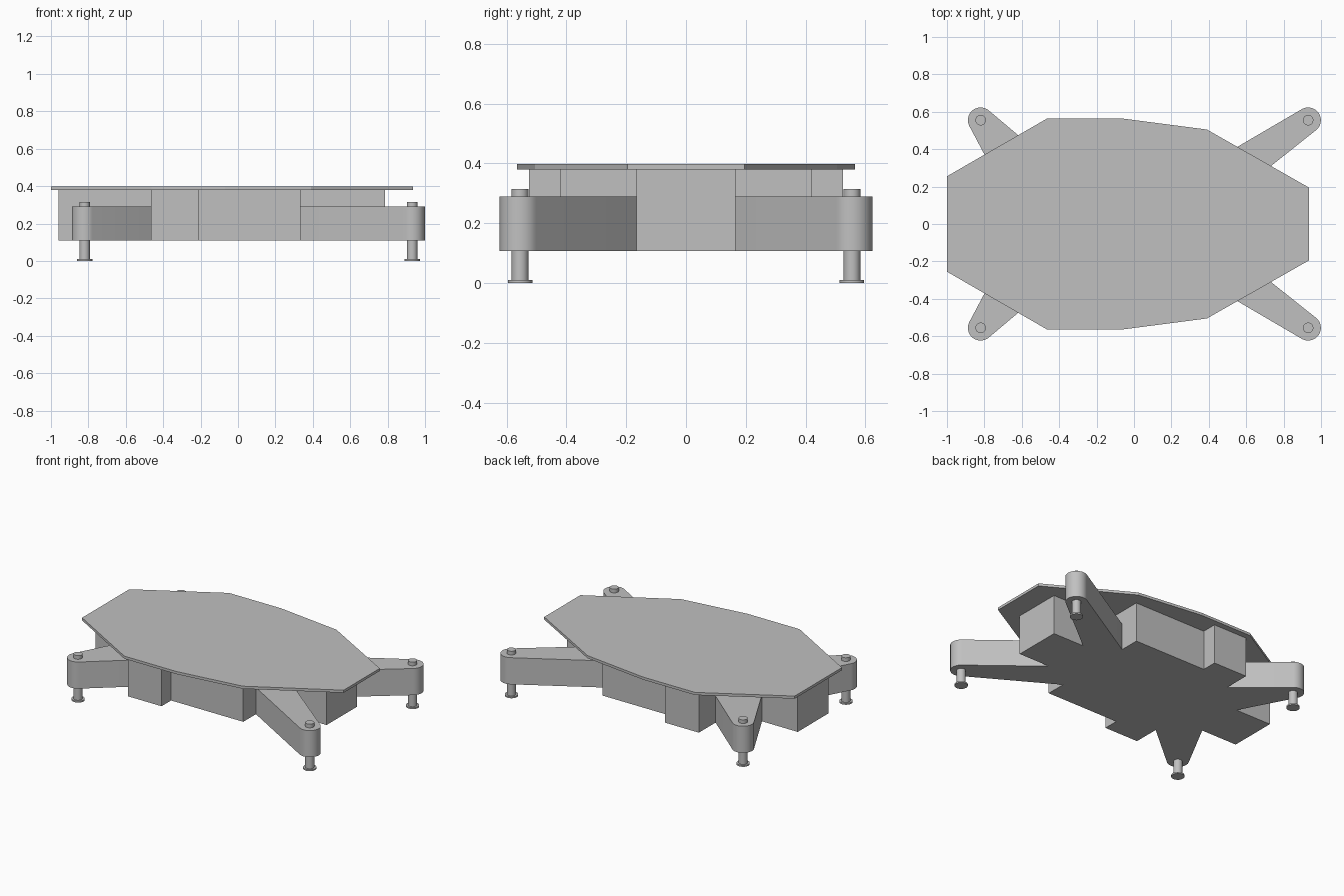
import bpy, bmesh, math
from mathutils import Vector
from mathutils.geometry import convex_hull_2d

cube = bpy.data.objects.get("Cube")
if cube:
    bpy.data.objects.remove(cube, do_unlink=True)

# Single flat material
grey = bpy.data.materials.new("plain_grey")
grey.use_nodes = True
colour = (0.53, 0.53, 0.53, 1.0)
grey.diffuse_color = colour
grey.node_tree.nodes["Principled BSDF"].inputs["Base Color"].default_value = colour

BASE = 0.108      # underside of body and arms
ARM_TOP = 0.29
BODY_TOP = 0.38


def prism(name, outline, z0, z1):
    """Extrude a flat outline from z0 to z1."""
    bm = bmesh.new()
    face = bm.faces.new([bm.verts.new((x, y, z0)) for x, y in outline])
    ext = bmesh.ops.extrude_face_region(bm, geom=[face])
    top = [v for v in ext["geom"] if isinstance(v, bmesh.types.BMVert)]
    bmesh.ops.translate(bm, vec=(0, 0, z1 - z0), verts=top)
    bmesh.ops.recalc_face_normals(bm, faces=bm.faces)
    mesh = bpy.data.meshes.new(name)
    bm.to_mesh(mesh)
    bm.free()
    mesh.materials.append(grey)
    obj = bpy.data.objects.new(name, mesh)
    bpy.context.collection.objects.link(obj)
    return obj


def circle(cx, cy, r, n=48):
    return [(cx + r * math.cos(2 * math.pi * i / n),
             cy + r * math.sin(2 * math.pi * i / n)) for i in range(n)]


def mirrored(half):
    """Close a front half outline with its copy across y = 0."""
    return half + [(x, -y) for x, y in reversed(half)]


# Stepped body block
prism("body", mirrored([
    (-0.96, -0.165), (-0.465, -0.165), (-0.465, -0.525), (-0.21, -0.525),
    (-0.21, -0.422), (0.335, -0.422), (0.335, -0.165), (0.785, -0.165),
]), BASE, BODY_TOP)

# Thin faceted deck plate
prism("deck_plate", mirrored([
    (-1.0, -0.255), (-0.463, -0.565), (-0.07, -0.565),
    (0.39, -0.505), (0.935, -0.195),
]), BODY_TOP, 0.398)

# Tapered arms with a levelling foot at each tip
arms = {
    "left": ((0.931, 0.555), [(0.335, 0.285), (0.335, 0.165), (0.55, 0.165)]),
    "right": ((-0.82, 0.555), [(-0.465, 0.345), (-0.465, 0.165), (-0.69, 0.165)]),
}
rounded = []
for side, (tip, roots) in arms.items():
    for end, s in (("front", -1), ("back", 1)):
        label = f"{end}_{side}"
        cx, cy = tip[0], s * tip[1]
        pts = circle(cx, cy, 0.068) + [(x, s * y) for x, y in roots]
        hull = [pts[i] for i in convex_hull_2d([Vector(p) for p in pts])]
        rounded += [
            prism(label + "_arm", hull, BASE, ARM_TOP),
            prism(label + "_foot_pin", circle(cx, cy, 0.028), 0.008, 0.315),
            prism(label + "_foot_pad", circle(cx, cy, 0.041), 0.0, 0.01),
        ]

# Smooth the round parts, keep edges crisp
bpy.ops.object.select_all(action='DESELECT')
for obj in rounded:
    obj.select_set(True)
bpy.context.view_layer.objects.active = rounded[0]
bpy.ops.object.shade_smooth_by_angle(angle=math.radians(30))
